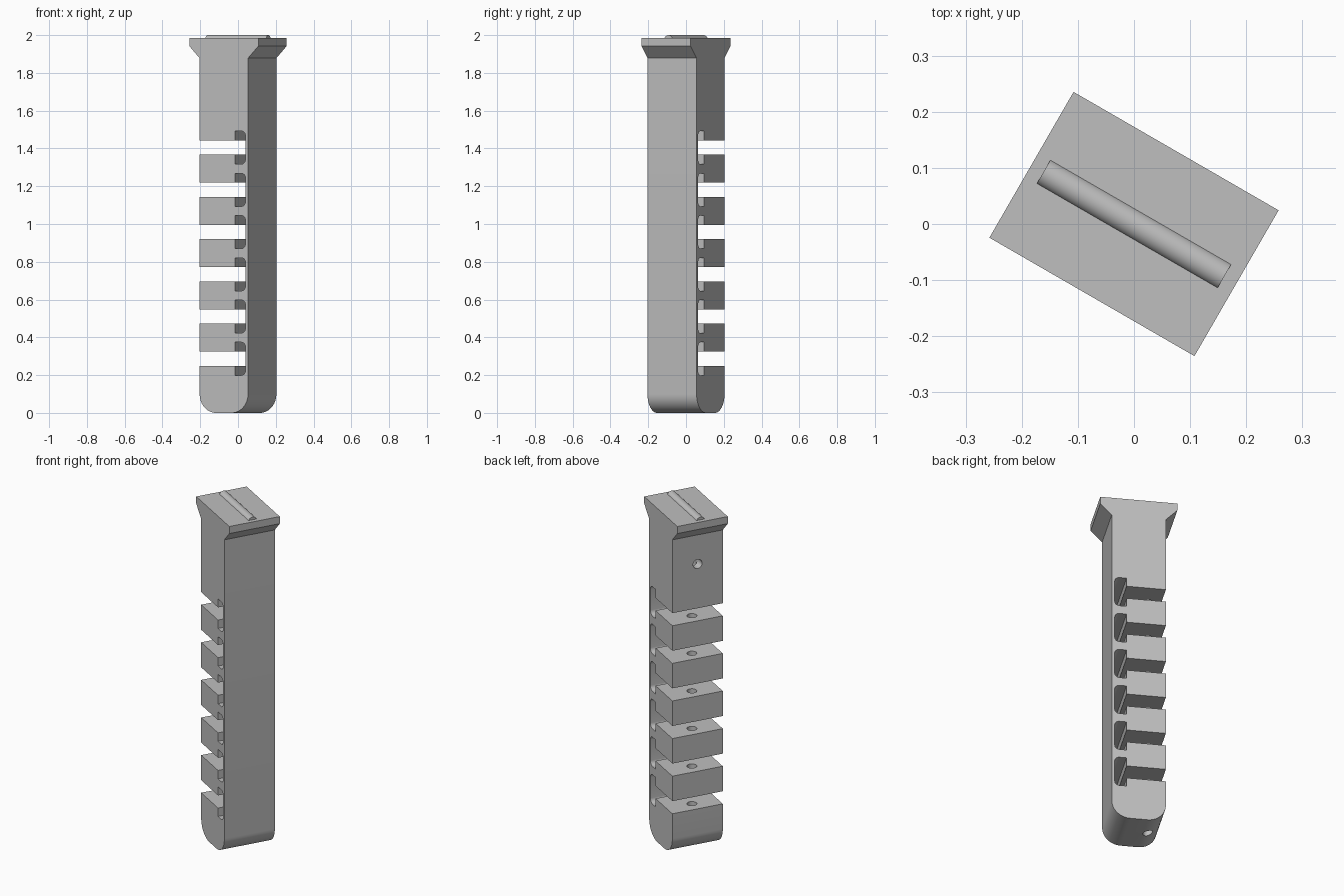
import bpy
import bmesh
from math import sin, cos, pi, radians

old = bpy.data.objects.get("Cube")
if old:
    bpy.data.objects.remove(old, do_unlink=True)

grey = bpy.data.materials.new("plain grey")
grey.use_nodes = True
GREY = (0.52, 0.52, 0.52, 1)
grey.diffuse_color = GREY
grey.node_tree.nodes["Principled BSDF"].inputs["Base Color"].default_value = GREY

TURN = radians(-30)      # the whole model is turned about z
HALF_U, HALF_V = 0.148, 0.15
TOP = 1.984


def loft(name, rings):
    """Join equal rings of points into a closed solid."""
    bm = bmesh.new()
    loops = [[bm.verts.new(p) for p in ring] for ring in rings]
    n = len(loops[0])
    for a, b in zip(loops, loops[1:]):
        for i in range(n):
            j = (i + 1) % n
            bm.faces.new((a[i], a[j], b[j], b[i]))
    bm.faces.new(loops[0])
    bm.faces.new(loops[-1])
    bmesh.ops.recalc_face_normals(bm, faces=bm.faces)
    mesh = bpy.data.meshes.new(name)
    bm.to_mesh(mesh)
    bm.free()
    mesh.materials.append(grey)
    obj = bpy.data.objects.new(name, mesh)
    obj.rotation_euler.z = TURN
    bpy.context.collection.objects.link(obj)
    return obj


def arc(cx, cz, r, start, end, steps):
    angles = [radians(start + (end - start) * i / steps) for i in range(steps + 1)]
    return [(cx + r * cos(a), cz + r * sin(a)) for a in angles]


def activate(obj):
    bpy.ops.object.select_all(action="DESELECT")
    obj.select_set(True)
    bpy.context.view_layer.objects.active = obj


# Side profile: rounded foot, straight back, flared head
R = 0.1
head = [(HALF_U, 1.878), (0.211, 1.942), (0.211, TOP)]
profile = arc(-HALF_U + R, R, R, 180, 270, 12)
profile += arc(HALF_U - R, R, R, 270, 360, 12)
profile += head + [(-u, z) for u, z in reversed(head)]

# Six T-shaped hinge slots, listed from top to bottom
LIP, DEEP, ROUND = 0.067, 0.132, 0.025
for i in reversed(range(6)):
    mid = 0.2865 + 0.2236 * i
    gap, pocket = 0.0375, 0.0875
    profile += [(-HALF_U, mid + gap), (LIP, mid + gap), (LIP, mid + pocket)]
    profile += arc(DEEP - ROUND, mid + pocket - ROUND, ROUND, 90, 0, 6)
    profile += arc(DEEP - ROUND, mid - pocket + ROUND, ROUND, 0, -90, 6)
    profile += [(LIP, mid - pocket), (LIP, mid - gap), (-HALF_U, mid - gap)]

body = loft("hinged_body", [[(u, v, z) for u, z in profile] for v in (-HALF_V, HALF_V)])

# Cord channel: up through every segment, then out of the slotted side
HOLE_U, HOLE_Z = -0.075, 1.705
circle = arc(0, 0, 0.027, 0, 360 - 15, 23)
channel = loft("cord_channel_cutter", [
    [(HOLE_U + c, s, -0.1) for c, s in circle],
    [(HOLE_U + c, s, HOLE_Z + c) for c, s in circle],
    [(-0.3, s, HOLE_Z + c) for c, s in circle],
])
channel.hide_render = True
cut = body.modifiers.new("cord_channel", "BOOLEAN")
cut.operation = "DIFFERENCE"
cut.solver = "EXACT"
cut.object = channel
activate(body)
bpy.ops.object.modifier_apply(modifier=cut.name)
bpy.data.objects.remove(channel, do_unlink=True)

# Rounded rib lying along the top
BAR_R = 0.026
rib = arc(0, 2.0 - BAR_R, BAR_R, -30, 210, 28)
bar = loft("top_rib", [[(u, v, z) for v, z in rib] for u in (-0.186, 0.186)])

for obj in (body, bar):
    activate(obj)
    bpy.ops.object.shade_smooth_by_angle(angle=pi / 6)
